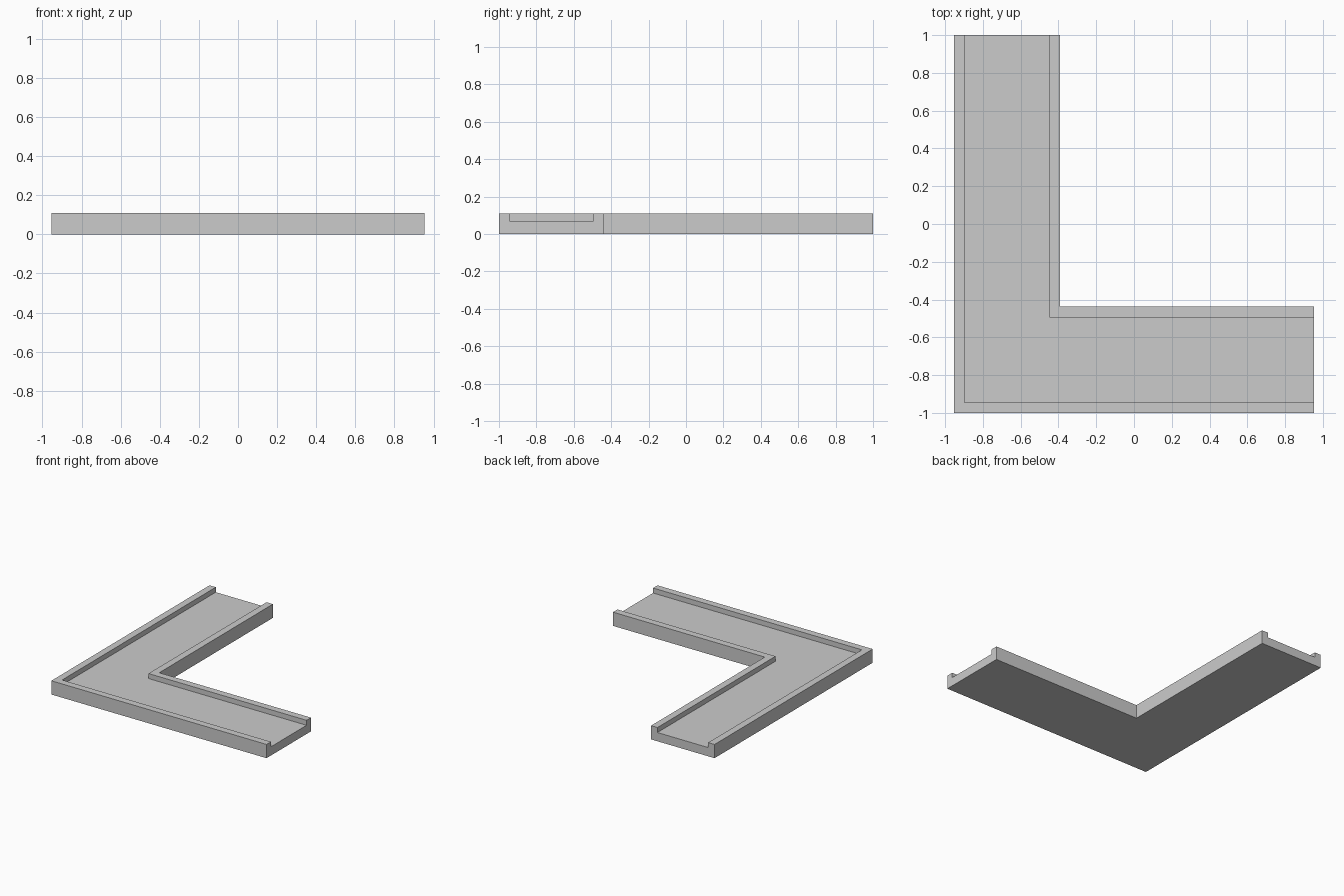
import bpy
import bmesh

cube = bpy.data.objects.get("Cube")
if cube:
    bpy.data.objects.remove(cube, do_unlink=True)

HALF_X, HALF_Y = 0.953, 1.0
WIDTH, WALL = 0.562, 0.056
HEIGHT, FLOOR = 0.11, 0.07

# Channel cross-section: distance from the outer edge, height
profile = [
    (0, 0), (0, HEIGHT), (WALL, HEIGHT), (WALL, FLOOR),
    (WIDTH - WALL, FLOOR), (WIDTH - WALL, HEIGHT), (WIDTH, HEIGHT), (WIDTH, 0),
]


def station(place):
    """Place the cross-section at one stop along the L-shaped path."""
    return [bm.verts.new((*place(d), z)) for d, z in profile]


# Sweep from the back end, round the mitred corner, to the left end
bm = bmesh.new()
rings = [
    station(lambda d: (d - HALF_X, HALF_Y)),
    station(lambda d: (d - HALF_X, d - HALF_Y)),
    station(lambda d: (HALF_X, d - HALF_Y)),
]
for a, b in zip(rings, rings[1:]):
    for i in range(len(profile)):
        j = (i + 1) % len(profile)
        bm.faces.new((a[i], a[j], b[j], b[i]))

# Open channel ends
bm.faces.new(rings[0])
bm.faces.new(rings[-1][::-1])

# Merge each mitred pair of flat faces into one L-shaped face
miter = [e for e in bm.edges
         if all(v in rings[1] for v in e.verts)
         and abs(e.verts[0].co.z - e.verts[1].co.z) < 0.001]
bmesh.ops.dissolve_edges(bm, edges=miter, use_verts=False)
bmesh.ops.recalc_face_normals(bm, faces=bm.faces)

mesh = bpy.data.meshes.new("corner_channel")
bm.to_mesh(mesh)
bm.free()
channel = bpy.data.objects.new("corner_channel", mesh)
bpy.context.collection.objects.link(channel)

# Plain grey material
grey = bpy.data.materials.new("plain grey")
grey.use_nodes = True
colour = (0.6, 0.6, 0.6, 1)
grey.diffuse_color = colour
grey.node_tree.nodes["Principled BSDF"].inputs["Base Color"].default_value = colour
mesh.materials.append(grey)
